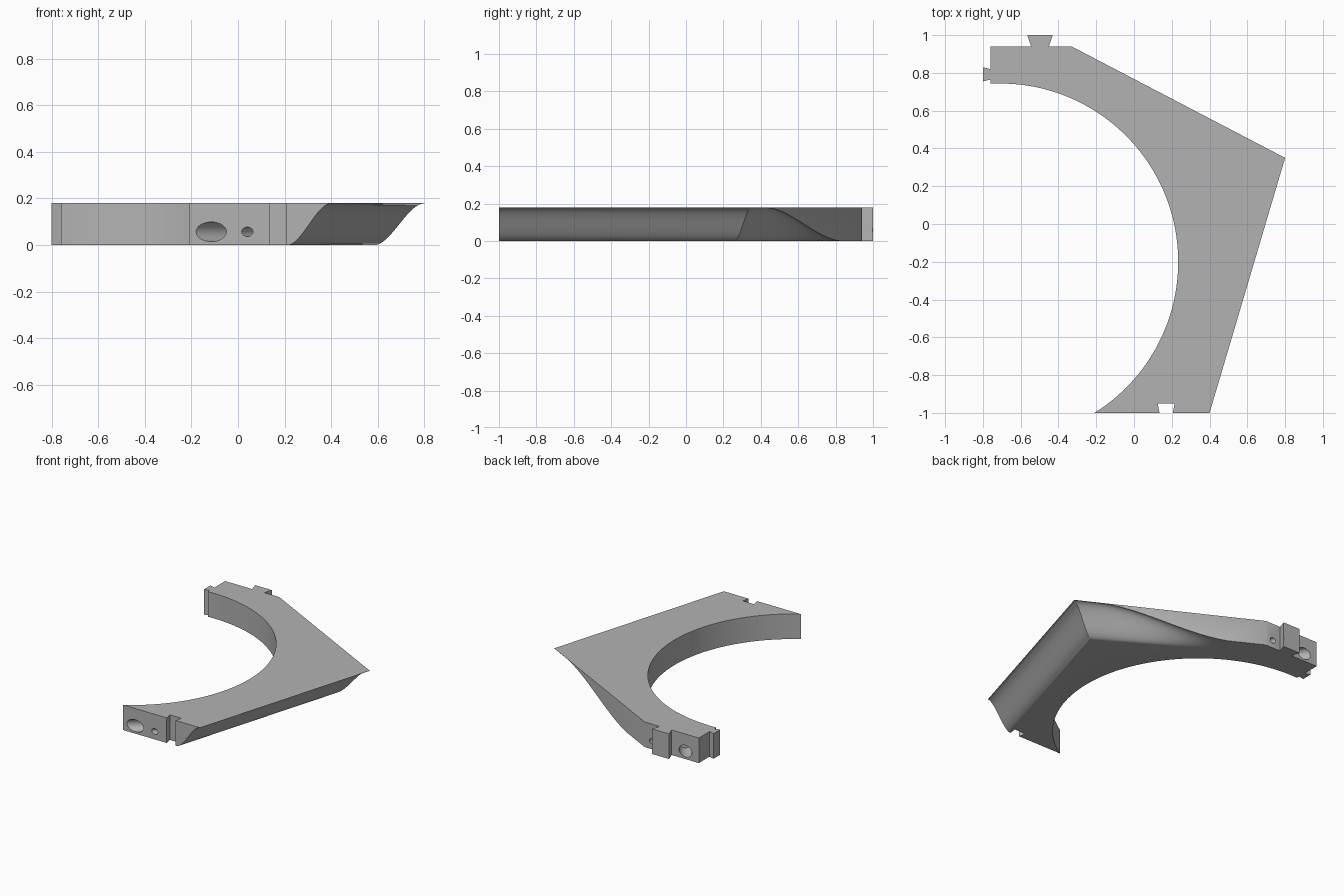
import bpy, bmesh, math
from mathutils import Vector

if "Cube" in bpy.data.objects:
    bpy.data.objects.remove(bpy.data.objects["Cube"])

T = 0.18                              # plate thickness
CENTRE, RADIUS = Vector((-0.71, -0.2)), 0.944

grey = bpy.data.materials.new("plain grey")
grey.use_nodes = True
grey.diffuse_color = (0.45, 0.45, 0.45, 1)
grey.node_tree.nodes["Principled BSDF"].inputs["Base Color"].default_value = grey.diffuse_color


def make(name, bm):
    bmesh.ops.recalc_face_normals(bm, faces=bm.faces)
    mesh = bpy.data.meshes.new(name)
    bm.to_mesh(mesh)
    bm.free()
    mesh.materials.append(grey)
    ob = bpy.data.objects.new(name, mesh)
    bpy.context.collection.objects.link(ob)
    return ob


def loft(name, rings):
    """Closed solid through matching rings of points, capped at both ends."""
    bm = bmesh.new()
    rows = [[bm.verts.new(p) for p in ring] for ring in rings]
    n = len(rows[0])
    for a, b in zip(rows, rows[1:]):
        for i in range(n):
            j = (i + 1) % n
            bm.faces.new((a[i], a[j], b[j], b[i]))
    bm.faces.new(rows[0])
    bm.faces.new(rows[-1])
    return make(name, bm)


def pin(name, start, end, radius, segments=32):
    """Round cutter between two points."""
    start, end = Vector(start), Vector(end)
    axis = end - start
    bm = bmesh.new()
    bmesh.ops.create_cone(bm, cap_ends=True, segments=segments, radius1=radius,
                          radius2=radius, depth=axis.length)
    turn = axis.to_track_quat('Z', 'Y').to_matrix()
    for v in bm.verts:
        v.co = turn @ v.co + (start + end) / 2
    return make(name, bm)


def smooth(u):
    u = min(max(u, 0), 1)
    return u * u * (3 - 2 * u)


# Plate outline: inner arc, then left dovetail, back dovetail, outer corner, front notch
a0, a1 = math.atan2(-0.8, 0.5), math.radians(93)
steps = 64
outline = []
for i in range(steps + 1):
    a = a0 + (a1 - a0) * i / steps
    outline.append(CENTRE + RADIUS * Vector((math.cos(a), math.sin(a))))
outline[0] = Vector((-0.21, -1))
outline += [Vector(p) for p in (
    (-0.76, 0.765), (-0.8, 0.755), (-0.8, 0.83), (-0.76, 0.82), (-0.76, 0.94),
    (-0.545, 0.94), (-0.565, 1.0), (-0.43, 1.0), (-0.45, 0.94), (-0.33, 0.94),
    (0.8, 0.35), (0.4, -1), (0.205, -1), (0.215, -0.95), (0.125, -0.95), (0.135, -1))]
plate = loft("curved_frame_plate", [[(p.x, p.y, z) for p in outline] for z in (0, T)])


# Underside sweep: S-shaped section along the side edge, fading out along the back edge
def section(inner, outer, height, count=20):
    inner, outer = Vector(inner), Vector(outer)
    ring = []
    for i in range(count + 1):
        s = i / count
        p = inner.lerp(outer, s)
        ring.append((p.x, p.y, -0.001 + height * smooth(s)))
    far = inner.lerp(outer, 1.3)
    ring += [(far.x, far.y, -0.001 + height), (far.x, far.y, -0.06), (inner.x, inner.y, -0.06)]
    return ring


in_corner, out_corner = Vector((0.583, 0.26)), Vector((0.8, 0.35))
in_front, out_front = Vector((0.21, -1)), Vector((0.4, -1))
in_end, out_end = Vector((-0.17, 0.71)), Vector((-0.1, 0.82))
rings = [section(in_corner.lerp(in_front, 1.1), out_corner.lerp(out_front, 1.1), T)]
for i in range(33):
    t = i / 32
    height = T * (1 - smooth((t - 0.15) / 0.9))
    rings.append(section(in_corner.lerp(in_end, t), out_corner.lerp(out_end, t), height))
cutters = [loft("underside_cutter", rings)]

# Blind holes in the top face
for x, y in ((-0.71, 0.845), (0.19, 0.325), (0.19, -0.715)):
    cutters.append(pin("top_hole_cutter", (x, y, 0.11), (x, y, T + 0.1), 0.034))


# Slanted channels and small pin holes in the two end faces
def channel(x, y, slant, depth, radius, side):
    mouth = Vector((x, y, 0.057))
    way = Vector((math.sin(slant), side * math.cos(slant), 0))
    cutters.append(pin("end_hole_cutter", mouth - way * 0.12, mouth + way * depth, radius))


channel(-0.115, -1, math.radians(50), 0.28, 0.042, 1)
channel(0.04, -1, math.radians(35), 0.1, 0.02, 1)
channel(-0.655, 0.94, math.radians(35), 0.14, 0.042, -1)
channel(-0.39, 0.94, math.radians(20), 0.1, 0.02, -1)

# Apply the cuts
bpy.context.view_layer.objects.active = plate
for cutter in cutters:
    cutter.hide_render = True
    mod = plate.modifiers.new("cut", 'BOOLEAN')
    mod.operation = 'DIFFERENCE'
    mod.solver = 'EXACT'
    mod.object = cutter
    bpy.ops.object.modifier_apply(modifier=mod.name)
    bpy.data.objects.remove(cutter)

bpy.ops.object.select_all(action='DESELECT')
plate.select_set(True)
bpy.ops.object.shade_smooth_by_angle(angle=math.radians(30))
